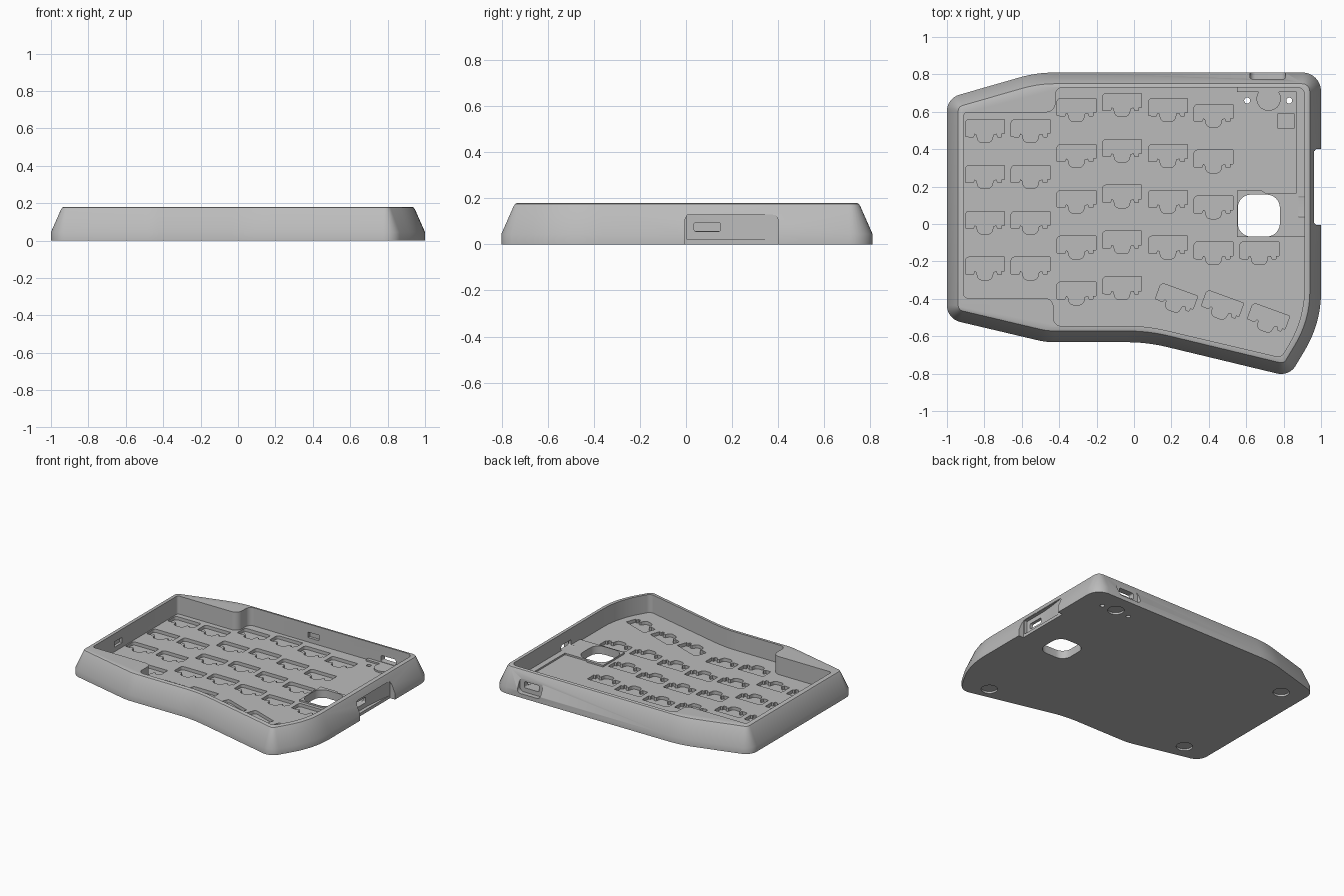
import bpy, bmesh, math
from mathutils import Vector, Matrix

if "Cube" in bpy.data.objects:
    bpy.data.objects.remove(bpy.data.objects["Cube"])

grey = bpy.data.materials.new("matte_grey")
grey.use_nodes = True
grey.diffuse_color = (0.5, 0.5, 0.5, 1)
grey.node_tree.nodes["Principled BSDF"].inputs["Base Color"].default_value = (0.5, 0.5, 0.5, 1)


def rounded(corners, steps=8):
    """Fillet each (x, y, radius) corner of a polygon."""
    out = []
    n = len(corners)
    for i, (x, y, r) in enumerate(corners):
        p = Vector((x, y))
        a = (Vector(corners[i - 1][:2]) - p).normalized()
        b = (Vector(corners[(i + 1) % n][:2]) - p).normalized()
        if r == 0:
            out.append(p)
            continue
        half = a.angle(b) / 2
        centre = p + (a + b).normalized() * r / math.sin(half)
        t = r / math.tan(half)
        start, end = p + a * t - centre, p + b * t - centre
        a0 = math.atan2(start.y, start.x)
        turn = math.atan2(start.x * end.y - start.y * end.x, start.dot(end))
        for k in range(steps + 1):
            ang = a0 + turn * k / steps
            out.append(centre + Vector((math.cos(ang), math.sin(ang))) * r)
    return out


def inset(pts, d):
    """Shift a counter-clockwise outline inward with mitred corners."""
    out = []
    for i, p in enumerate(pts):
        e1 = (p - pts[i - 1]).normalized()
        e2 = (pts[(i + 1) % len(pts)] - p).normalized()
        n1, n2 = Vector((-e1.y, e1.x)), Vector((-e2.y, e2.x))
        out.append(p + (n1 + n2) * d / (1 + n1.dot(n2)))
    return out


def box(x0, x1, y0, y1, r=0):
    return rounded([(x0, y0, r), (x1, y0, r), (x1, y1, r), (x0, y1, r)])


def disc(x, y, r, n=32):
    return [Vector((x + r * math.cos(k * math.tau / n), y + r * math.sin(k * math.tau / n)))
            for k in range(n)]


def loft(bm, rings):
    loops = [[bm.verts.new(v) for v in ring] for ring in rings]
    for lo, hi in zip(loops, loops[1:]):
        for i in range(len(lo)):
            bm.faces.new((lo[i - 1], lo[i], hi[i], hi[i - 1]))
    bm.faces.new(loops[0][::-1])
    bm.faces.new(loops[-1])


def prism(bm, pts, w0, w1, axis="z"):
    place = {"z": lambda p, w: (p.x, p.y, w),
             "x": lambda p, w: (w, p.x, p.y),
             "y": lambda p, w: (p.x, w, p.y)}[axis]
    loft(bm, [[place(p, w) for p in pts] for w in (w0, w1)])


def make_object(name, bm):
    bmesh.ops.recalc_face_normals(bm, faces=bm.faces[:])
    mesh = bpy.data.meshes.new(name)
    bm.to_mesh(mesh)
    bm.free()
    obj = bpy.data.objects.new(name, mesh)
    bpy.context.collection.objects.link(obj)
    obj.data.materials.append(grey)
    return obj


def combine(target, prisms, operation="DIFFERENCE"):
    """Apply one boolean with a set of separate prisms."""
    bm = bmesh.new()
    for args in prisms:
        prism(bm, *args)
    tool = make_object("cutter", bm)
    tool.hide_render = True
    mod = target.modifiers.new("cut", "BOOLEAN")
    mod.operation, mod.solver, mod.object = operation, "EXACT", tool
    bpy.context.view_layer.objects.active = target
    bpy.ops.object.modifier_apply(modifier=mod.name)
    bpy.data.objects.remove(tool)


# Outer body: vertical foot, sloped sides, softened rim
outline = rounded([(-1, -.507, .09), (-.47, -.632, .4), (.07, -.632, .9), (.83, -.815, .09),
                   (1, -.53, .6), (1, .81, .1), (-.52, .81, .7), (-1, .672, .09)])
bm = bmesh.new()
loft(bm, [[(p.x, p.y, z) for p in inset(outline, d)]
          for z, d in ((0, 0), (.045, 0), (.165, .053), (.176, .06), (.18, .07))])
case = make_object("keyboard_case", bm)

# Inner tray
FLOOR = .047
cavity = rounded([(-.91, -.395, .02), (-.43, -.395, .05), (-.43, -.545, .04), (.07, -.545, .9),
                  (.787, -.714, .04), (.912, -.504, .6), (.912, .73, .04), (-.42, .73, .04),
                  (-.42, .597, .05), (-.91, .597, .02)])
combine(case, [(cavity, FLOOR, .3)])

# Raised ledge around the controller bay, and its round boss
ledge = [Vector(p) for p in ((.55, .75), (.55, .705), (.87, .705), (.87, .167), (.70, .167),
                             (.68, .18), (.55, .18), (.55, -.07), (.93, -.07), (.93, .75))]
combine(case, [(ledge, .03, FLOOR + .012)], "UNION")
combine(case, [(disc(.72, .67, .065), .03, FLOOR + .012)], "UNION")

# Switch socket pockets
socket = rounded([(-.104, -.09, 0), (-.104, 0, .02), (.104, 0, 0), (.104, -.075, 0),
                  (.088, -.075, 0), (.088, -.092, 0), (.068, -.092, 0), (.062, -.075, 0),
                  (.045, -.08, 0), (.035, -.122, .025), (-.035, -.122, .025), (-.045, -.08, 0),
                  (-.055, -.075, 0), (-.062, -.092, 0), (-.082, -.092, 0)])
columns = [(-.797, .558, 4), (-.553, .558, 4), (-.308, .67, 5), (-.064, .698, 5),
           (.181, .67, 4), (.425, .64, 4), (.67, -.095, 1)]
spots = [(x, top - .245 * row, 0) for x, top, count in columns for row in range(count)]
spots += [(.243, -.35, -20), (.489, -.388, -20), (.735, -.457, -20)]
pockets = []
for x, y, angle in spots:
    turn = Matrix.Rotation(math.radians(angle), 2)
    pockets.append(([turn @ p + Vector((x, y)) for p in socket], FLOOR - .024, FLOOR + .008))
pockets.append((box(.77, .855, .51, .59), FLOOR - .015, FLOOR + .008))
combine(case, pockets)

# Through holes: thumb opening and two pin holes
combine(case, [(box(.555, .78, -.067, .157, .07), -.1, .1),
               (disc(.605, .66, .016, 16), -.1, .1),
               (disc(.83, .66, .016, 16), -.1, .1)])

# Round foot recesses underneath
combine(case, [(disc(x, y, .055), -.1, .014) for x, y in
               ((.72, .67), (.69, -.68), (-.83, .54), (-.8, -.43))])

# Side connector bay: shallow open notch, deeper tapered pocket, port slot
combine(case, [(box(-.005, .4, -.1, .13, .03), .96, 1.1, "x")])
bay = [Vector(p) for p in ((.935, .005), (1.1, .005), (1.1, .39), (.96, .39), (.945, .28), (.935, .18))]
combine(case, [(bay, .022, .128)])
combine(case, [(box(.035, .15, .056, .096, .01), .88, 1, "x")])

# Rear switch recess and its slot
combine(case, [(box(.62, .81, .03, .13, .03), .775, .9, "y")])
combine(case, [(box(.655, .775, .062, .108, .01), .7, .8, "y")])

# Clip notches inside the rear and left walls
combine(case, [(box(.06, .15, .08, .12), .7, .75, "y"),
               (box(-.14, -.05, .08, .12), -.93, -.88, "x")])

# Crisp edges with smooth curves
bpy.ops.object.select_all(action="DESELECT")
case.select_set(True)
bpy.context.view_layer.objects.active = case
bpy.ops.object.shade_smooth_by_angle(angle=math.radians(25))
